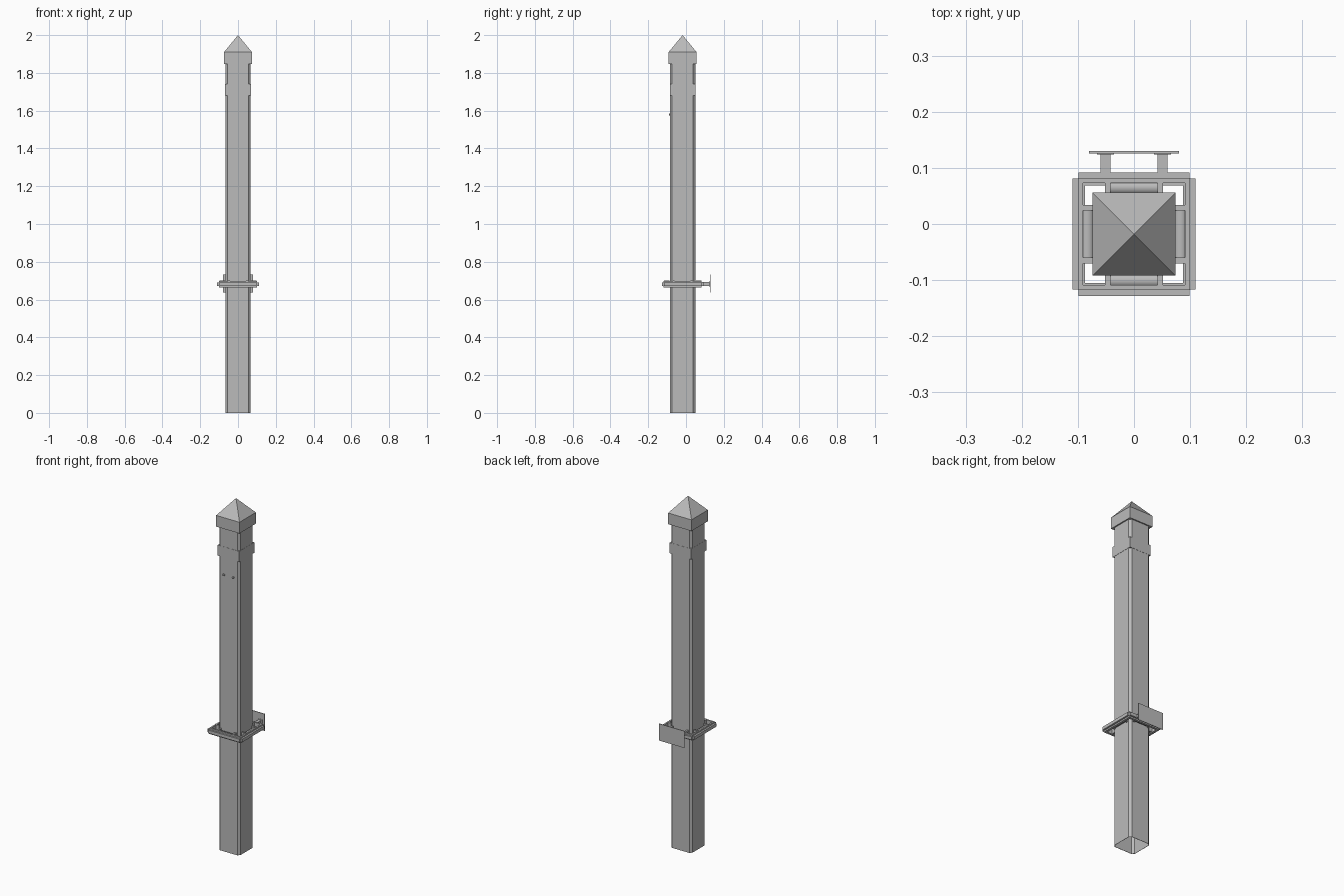
import bpy, bmesh, math
from mathutils import Matrix, Vector

if "Cube" in bpy.data.objects:
    bpy.data.objects.remove(bpy.data.objects["Cube"], do_unlink=True)

AXIS_Y = -0.018     # post axis
RING_Z = 0.682      # height of the roller guide
HALF = 0.067        # half width of the post
CHAMFER = 0.012

grey = bpy.data.materials.new("galvanised grey")
grey.use_nodes = True
colour = (0.5, 0.5, 0.5, 1)
grey.diffuse_color = colour
grey.node_tree.nodes["Principled BSDF"].inputs["Base Color"].default_value = colour


def finish(name, bm, origin=(0, AXIS_Y, 0), turn=0):
    bmesh.ops.recalc_face_normals(bm, faces=bm.faces)
    mesh = bpy.data.meshes.new(name)
    bm.to_mesh(mesh)
    bm.free()
    mesh.materials.append(grey)
    obj = bpy.data.objects.new(name, mesh)
    bpy.context.collection.objects.link(obj)
    obj.location = origin
    obj.rotation_euler.z = turn
    return obj


def box(name, lo, hi, origin=(0, AXIS_Y, 0), turn=0):
    bm = bmesh.new()
    lo, hi = Vector(lo), Vector(hi)
    size = hi - lo
    bmesh.ops.create_cube(bm, size=1, matrix=Matrix.Translation((lo + hi) / 2)
                          @ Matrix.Diagonal((*size, 1)))
    return finish(name, bm, origin, turn)


def cylinder(name, radius, length, centre, axis, origin, turn=0):
    bm = bmesh.new()
    spin = Matrix.Rotation(math.pi / 2, 4, axis)
    bmesh.ops.create_cone(bm, cap_ends=True, segments=24, radius1=radius,
                          radius2=radius, depth=length,
                          matrix=Matrix.Translation(centre) @ spin)
    obj = finish(name, bm, origin, turn)
    for face in obj.data.polygons:
        face.use_smooth = len(face.vertices) == 4
    return obj


# Hollow post with chamfered corners
bm = bmesh.new()
flat = HALF - CHAMFER
outline = []
for i in range(4):
    spin = Matrix.Rotation(i * math.pi / 2, 3, "Z")
    outline += [spin @ Vector((HALF, -flat, 0)), spin @ Vector((HALF, flat, 0))]
loop = [bm.verts.new(p) for p in outline]
edges = [bm.edges.new((loop[i - 1], loop[i])) for i in range(8)]
walls = bmesh.ops.extrude_edge_only(bm, edges=edges)["geom"]
bmesh.ops.translate(bm, vec=(0, 0, 1.86),
                    verts=[v for v in walls if isinstance(v, bmesh.types.BMVert)])
post = finish("post", bm)
wall = post.modifiers.new("wall", "SOLIDIFY")
wall.thickness = 0.002
wall.offset = -1

# Square collar near the top that fills out the corners
box("upper_collar", (-HALF - 0.001, -HALF - 0.001, 1.68),
    (HALF + 0.001, HALF + 0.001, 1.74))

# Cap with pyramid top
box("cap_base", (-0.074, -0.074, 1.846), (0.074, 0.074, 1.91))
bm = bmesh.new()
bmesh.ops.create_cone(bm, cap_ends=True, segments=4, radius1=0.074 * math.sqrt(2),
                      radius2=0, depth=0.09,
                      matrix=Matrix.Translation((0, 0, 1.955))
                      @ Matrix.Rotation(math.pi / 4, 4, "Z"))
finish("cap_pyramid", bm)

# Two small screws on the front face
for side, x in (("right", -0.03), ("left", 0.03)):
    cylinder(side + "_screw", 0.006, 0.008, (x, -HALF - 0.002, 1.58), "X",
             (0, AXIS_Y, 0))

# Roller guide: each side has a rail, lip, outer strip, two lugs and a roller
origin = (0, AXIS_Y, RING_Z)
for i, side in enumerate(("back", "right", "front", "left")):
    turn = i * math.pi / 2
    box(side + "_rail", (-0.1, 0.091, -0.017), (0.1, 0.1, 0.017), origin, turn)
    box(side + "_lip", (-0.095, 0.087, -0.017), (0.095, 0.092, -0.01), origin, turn)
    box(side + "_outer_strip", (-0.099, 0.099, -0.009), (0.099, 0.11, 0.009),
        origin, turn)
    for x in (-0.047, 0.047):
        box(side + "_roller_lug", (x - 0.005, 0.07, -0.012), (x + 0.005, 0.099, 0.019),
            origin, turn)
    cylinder(side + "_roller", 0.013, 0.086, (0, 0.083, 0), "Y", origin, turn)

# Mounting plate held behind the guide by two flanged arms
for x in (-0.051, 0.051):
    box("plate_arm_web", (x - 0.005, 0.105, -0.01), (x + 0.005, 0.146, 0.01), origin)
    for z in (-0.01, 0.008):
        box("plate_arm_flange", (x - 0.009, 0.105, z), (x + 0.009, 0.146, z + 0.002),
            origin)
    box("plate_arm_foot", (x - 0.015, 0.142, -0.015), (x + 0.015, 0.146, 0.015), origin)
box("mounting_plate", (-0.08, 0.144, -0.045), (0.08, 0.148, 0.051), origin)
